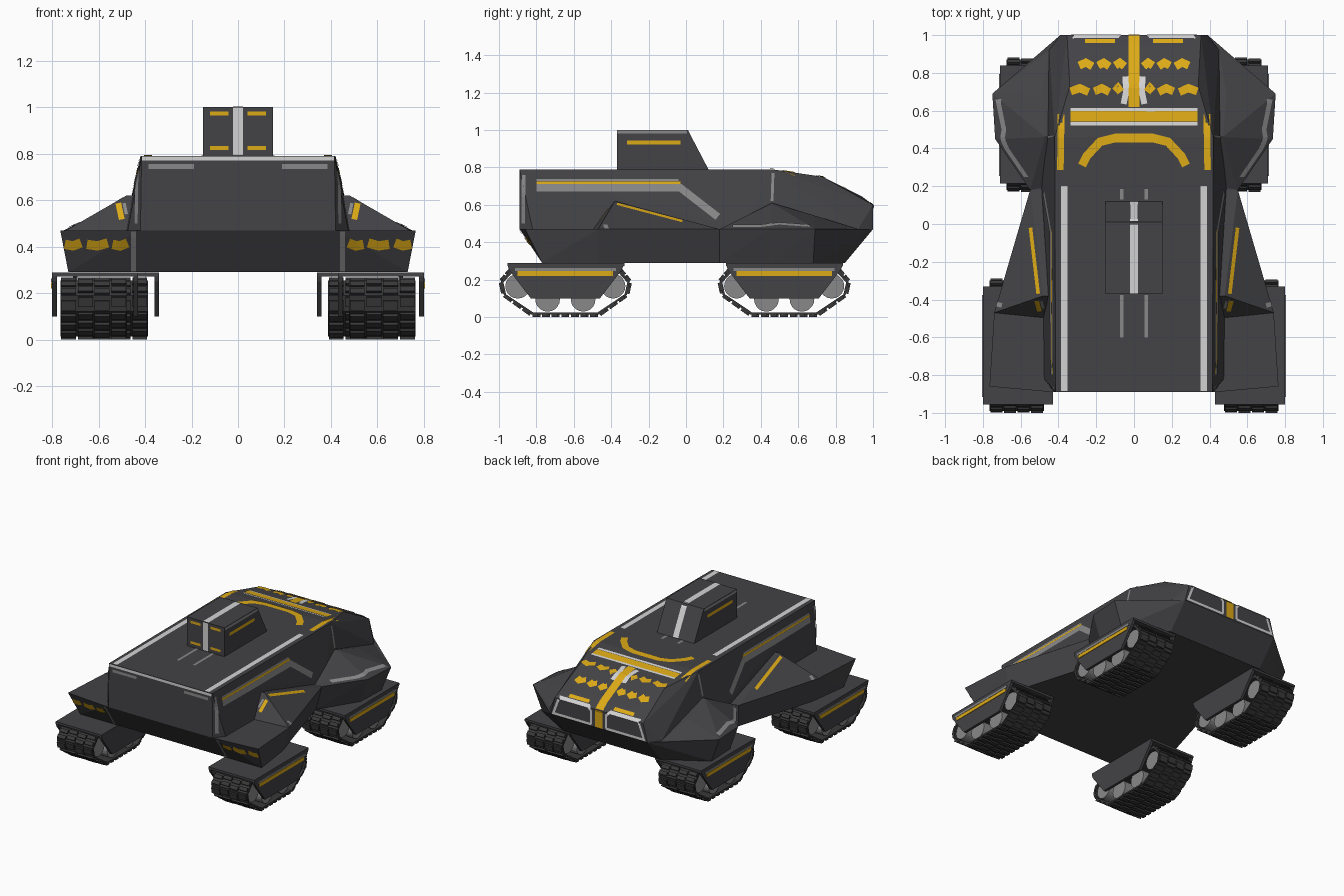
import bpy, bmesh, math
from mathutils import Vector
from mathutils.bvhtree import BVHTree

if "Cube" in bpy.data.objects:
    bpy.data.objects.remove(bpy.data.objects["Cube"])


def material(name, col):
    m = bpy.data.materials.new(name)
    m.diffuse_color = (*col, 1)
    m.use_nodes = True
    m.node_tree.nodes["Principled BSDF"].inputs["Base Color"].default_value = m.diffuse_color
    return m


DARK = material("dark_grey_armour", (0.056, 0.056, 0.062))
RUBBER = material("black_rubber", (0.04, 0.04, 0.042))
GREY = material("mid_grey", (0.25, 0.25, 0.25))
WHITE = material("off_white", (0.65, 0.65, 0.65))
YELLOW = material("amber_yellow", (0.72, 0.40, 0.008))
trees = []  # armour surfaces that painted plates are laid on


def finish(name, bm, mat, target=False):
    if target:
        trees.append(BVHTree.FromBMesh(bm))
    me = bpy.data.meshes.new(name)
    bm.to_mesh(me)
    bm.free()
    me.materials.append(mat)
    ob = bpy.data.objects.new(name, me)
    bpy.context.collection.objects.link(ob)
    return ob


def convex(name, pts, mat, mirror=False):
    """Convex armour block; mirror=True closes it across x = 0."""
    bm = bmesh.new()
    for p in pts + ([(-x, y, z) for x, y, z in pts] if mirror else []):
        bm.verts.new(p)
    bmesh.ops.convex_hull(bm, input=bm.verts[:])
    bmesh.ops.dissolve_limit(bm, angle_limit=0.01, verts=bm.verts[:], edges=bm.edges[:])
    bmesh.ops.recalc_face_normals(bm, faces=bm.faces[:])
    return finish(name, bm, mat, True)


def add_prism(bm, profile, x0, x1):
    """Extrude a (y, z) outline from x0 to x1."""
    a = [bm.verts.new((x0, y, z)) for y, z in profile]
    b = [bm.verts.new((x1, y, z)) for y, z in profile]
    n = len(a)
    bm.faces.new(a)
    bm.faces.new(b[::-1])
    for i in range(n):
        j = (i + 1) % n
        bm.faces.new((a[i], b[i], b[j], a[j]))


def prism(name, profile, x0, x1, mat):
    bm = bmesh.new()
    add_prism(bm, profile, x0, x1)
    bmesh.ops.recalc_face_normals(bm, faces=bm.faces[:])
    return finish(name, bm, mat)


# ---- armour ----
convex("upper_body", [(.415, -.89, .79), (.42, -.89, .47), (.475, -.82, .47), (.42, .46, .79),
                      (.49, .3, .47), (.48, .5, .47), (.34, .73, .75), (.24, .94, .645),
                      (.355, 1, .6), (.39, 1, .47), (.45, .92, .47)], DARK, True)
convex("rear_lower_hull", [(.43, -.89, .47), (.765, -.86, .47), (.74, -.47, .47), (.55, .18, .47),
                           (.73, -.77, .29), (.69, -.47, .29), (.5, .18, .29)], DARK, True)
convex("front_lower_hull", [(.55, .18, .47), (.735, .45, .47), (.75, .69, .47), (.45, .92, .47),
                            (.39, 1, .47), (.5, .18, .29), (.67, .45, .29), (.68, .68, .29),
                            (.39, .85, .29)], DARK, True)
for s, side in ((1, "right"), (-1, "left")):
    convex(side + "_rear_wedge", [(s * x, y, z) for x, y, z in
           [(.74, -.47, .47), (.44, -.5, .47), (.42, -.38, .62), (.48, -.38, .62),
            (.55, .18, .47), (.44, .18, .47)]], DARK)
    convex(side + "_front_fender", [(s * x, y, z) for x, y, z in
           [(.55, .18, .47), (.735, .45, .47), (.75, .69, .47), (.45, .92, .47), (.40, .9, .47),
            (.47, .46, .61), (.49, .68, .545), (.4, .46, .6), (.44, .2, .47)]], DARK)
convex("turret", [(.15, -.37, .78), (.15, -.37, 1), (.15, .01, 1), (.15, .125, .78)], DARK, True)

# ---- painted plates, projected on the armour ----
VIEWS = {"top": (lambda u, v: (u, v, 3), Vector((0, 0, -1))),
         "side": (lambda u, v: (3, u, v), Vector((-1, 0, 0))),
         "back": (lambda u, v: (u, -3, v), Vector((0, 1, 0))),
         "nose": (lambda u, v: (u, 3, v), Vector((0, -1, 0)))}


def cast(view, p):
    at, d = VIEWS[view]
    o = Vector(at(p.x, p.y))
    hits = [h for h in (t.ray_cast(o, d) for t in trees) if h[0]]
    if not hits:
        return None
    h = min(hits, key=lambda k: k[3])
    n = h[1] if h[1].dot(d) < 0 else -h[1]
    return h[0] + n * 0.004


def stripe(name, view, path, width, mat, mirror=True):
    """Lay a band of the given width along a 2D path."""
    pts = [Vector(p) for p in path]
    dirs = [(b - a).normalized() for a, b in zip(pts, pts[1:])]
    rails = []
    for i, p in enumerate(pts):
        d0, d1 = dirs[max(i - 1, 0)], dirs[min(i, len(dirs) - 1)]
        t = (d0 + d1).normalized()
        off = Vector((-t.y, t.x)) * (width / 2 / max(t.dot(d1), .5))
        rails.append((p + off, p - off))
    bm = bmesh.new()
    d = VIEWS[view][1]
    for (a0, a1), (b0, b1) in zip(rails, rails[1:]):
        n = max(1, math.ceil((b0 - a0).length / 0.025))
        rows = [[cast(view, a0.lerp(b0, k / n)), cast(view, a1.lerp(b1, k / n))] for k in range(n + 1)]
        for r, q in zip(rows, rows[1:]):
            quad = [r[0], r[1], q[1], q[0]]
            if None in quad or max(c.dot(d) for c in quad) - min(c.dot(d) for c in quad) > .07:
                continue
            for s in ((1, -1) if mirror else (1,)):
                f = bm.faces.new([bm.verts.new((c.x * s, c.y, c.z)) for c in quad])
                f.normal_update()
                if f.normal.dot(Vector((d.x * s, d.y, d.z))) > 0:
                    f.normal_flip()
    finish(name, bm, mat)


# roof and turret markings
stripe("roof_long_stripe", "top", [(.37, -.885), (.37, .2)], .035, WHITE)
stripe("roof_thin_stripe_rear", "top", [(.065, -.6), (.065, -.375)], .018, GREY)
stripe("roof_thin_stripe_front", "top", [(.065, .13), (.065, .185)], .018, GREY)
stripe("roof_back_edge", "back", [(-.413, .78), (.413, .78)], .018, WHITE, False)
stripe("back_vent", "back", [(.19, .745), (.385, .745)], .02, GREY)
stripe("turret_top_stripe", "top", [(0, -.368), (0, .12)], .042, WHITE, False)
stripe("turret_back_stripe", "back", [(0, .795), (0, .998)], .042, WHITE, False)
for z in (.825, .973):
    stripe("turret_back_dash", "back", [(.04, z), (.12, z)], .018, YELLOW)
stripe("turret_side_dash", "side", [(-.315, .933), (-.03, .933)], .022, YELLOW)
stripe("turret_side_edge", "side", [(-.368, .99), (.005, .99)], .018, GREY)
# hood markings
stripe("hood_arc", "top", [(.275, .31), (.25, .36), (.18, .435), (.1, .455), (0, .455)], .045, YELLOW)
stripe("hood_bar", "top", [(-.335, .57), (.335, .57)], .055, YELLOW, False)
for y in (.53, .605):
    stripe("hood_bar_edge", "top", [(-.335, y), (.335, y)], .018, WHITE, False)
stripe("hood_edge_stripe", "top", [(.39, .285), (.385, .58)], .035, YELLOW)
stripe("hood_centre", "top", [(0, .62), (0, .995)], .06, YELLOW, False)
stripe("hood_centre_edge", "top", [(.055, .635), (.042, .7), (.045, .78)], .032, WHITE)
for y, row in ((.71, ((.07, .1), (.13, .21), (.24, .335))), (.845, ((.05, .1), (.13, .19), (.22, .29)))):
    for a, b in row:
        stripe("hood_dash", "top", [(a, y - .012), ((a + b) / 2, y + .008), (b, y - .008)], .042, YELLOW)
# nose panels
stripe("nose_centre", "nose", [(0, .475), (0, .64)], .06, YELLOW, False)
stripe("nose_panel_frame", "nose", [(.06, .485), (.06, .58), (.085, .605), (.32, .605),
                                    (.365, .485), (.06, .485)], .017, WHITE)
stripe("nose_top_dash", "nose", [(.1, .625), (.26, .625)], .016, YELLOW)
# side markings
stripe("side_band_upper", "side", [(-.8, .732), (-.04, .732)], .012, GREY)
stripe("side_band", "side", [(-.8, .69), (-.03, .69), (.17, .535)], .04, GREY)
stripe("side_band_line", "side", [(-.8, .718), (-.03, .718)], .014, YELLOW)
stripe("side_rear_edge", "side", [(-.868, .5), (-.868, .76)], .02, GREY)
stripe("side_front_edge", "side", [(.46, .62), (.465, .77)], .015, GREY)
stripe("fender_edge", "side", [(.25, .485), (.4, .485), (.5, .497), (.66, .485)], .013, GREY)
stripe("wedge_ridge", "side", [(-.37, .602), (-.02, .51)], .012, YELLOW)
stripe("wedge_low_edge", "top", [(.715, -.44), (.56, .12)], .03, GREY)
stripe("wedge_back_edge", "back", [(.5, .515), (.515, .585)], .025, YELLOW)
stripe("wedge_back_frame", "back", [(.47, .49), (.49, .585)], .014, GREY)
# rear lower hull markings
stripe("rear_corner_line", "back", [(.45, .295), (.45, .467)], .022, GREY)
for a, b in ((.475, .54), (.56, .65), (.675, .745)):
    stripe("rear_fender_dash", "back", [(a, .418), ((a + b) / 2, .405), (b, .412)], .04, YELLOW)

# ---- four track units ----
LOOP = [(-.345, .19), (-.33, .12), (-.18, .013), (.18, .013), (.33, .12), (.345, .19), (.29, .255), (-.29, .255)]


def track_belt(name, yc, x0, x1):
    bm = bmesh.new()
    rings = []
    for x, k, kz in ((x0, 1, 1), (x1, 1, 1), (x1, .96, .9), (x0, .96, .9)):
        rings.append([bm.verts.new((x, yc + y * k, .135 + (z - .135) * kz)) for y, z in LOOP])
    n = len(LOOP)
    for r in range(4):
        a, b = rings[r], rings[(r + 1) % 4]
        for i in range(n):
            j = (i + 1) % n
            bm.faces.new((a[i], b[i], b[j], a[j]))
    # staggered tread pads
    w = (x1 - x0) / 4
    for i in range(n):
        p, q = Vector(LOOP[i]), Vector(LOOP[(i + 1) % n])
        t = (q - p).normalized()
        nrm = Vector((t.y, -t.x))
        m = max(1, round((q - p).length / .055))
        step = (q - p).length / m
        for k in range(m):
            for c in range(4):
                s0 = p + t * step * (k + (.08 if c % 2 else .3))
                s1 = s0 + t * step * .6
                quad = [s0, s1, s1 + nrm * .012, s0 + nrm * .012]
                add_prism(bm, [(yc + v.x, v.y) for v in quad],
                          x0 + w * c + .004, x0 + w * (c + 1) - .004)
    bmesh.ops.recalc_face_normals(bm, faces=bm.faces[:])
    finish(name, bm, RUBBER)


for end, yc, xi, xo in (("rear", -.645, .43, .80), ("front", .525, .34, .71)):
    for s, side in ((1, "right"), (-1, "left")):
        tag = f"{side}_{end}_"
        t0, t1 = sorted((s * (xi + .047), s * (xo - .035)))
        track_belt(tag + "track", yc, t0, t1)
        # cover plate with two hanging skirts
        prism(tag + "cover", [(yc + y, z) for y, z in ((-.31, .272), (.315, .272), (.315, .288), (-.31, .288))],
              s * xi, s * xo, DARK)
        skirt = [(yc + y, z) for y, z in ((-.31, .28), (-.3, .25), (-.185, .1), (.185, .1), (.3, .25), (.315, .28))]
        prism(tag + "outer_skirt", skirt, s * (xo - .02), s * xo, DARK)
        prism(tag + "inner_skirt", skirt, s * xi, s * (xi + .02), DARK)
        # skirt stripes
        for nm, mat, z0, z1, h in (("skirt_line", GREY, .247, .262, .27), ("skirt_stripe", YELLOW, .22, .245, .255)):
            prism(tag + nm, [(yc - h, z0), (yc + h, z0), (yc + h, z1), (yc - h, z1)],
                  s * xo, s * (xo + .004), mat)
        # road wheels
        bm = bmesh.new()
        for y, z in ((-.255, .165), (-.095, .095), (.095, .095), (.255, .165)):
            add_prism(bm, [(yc + y + .066 * math.cos(a * math.pi / 10), z + .066 * math.sin(a * math.pi / 10))
                           for a in range(20)], t0 + .012, t1 - .012)
        bmesh.ops.recalc_face_normals(bm, faces=bm.faces[:])
        finish(tag + "wheels", bm, GREY)
